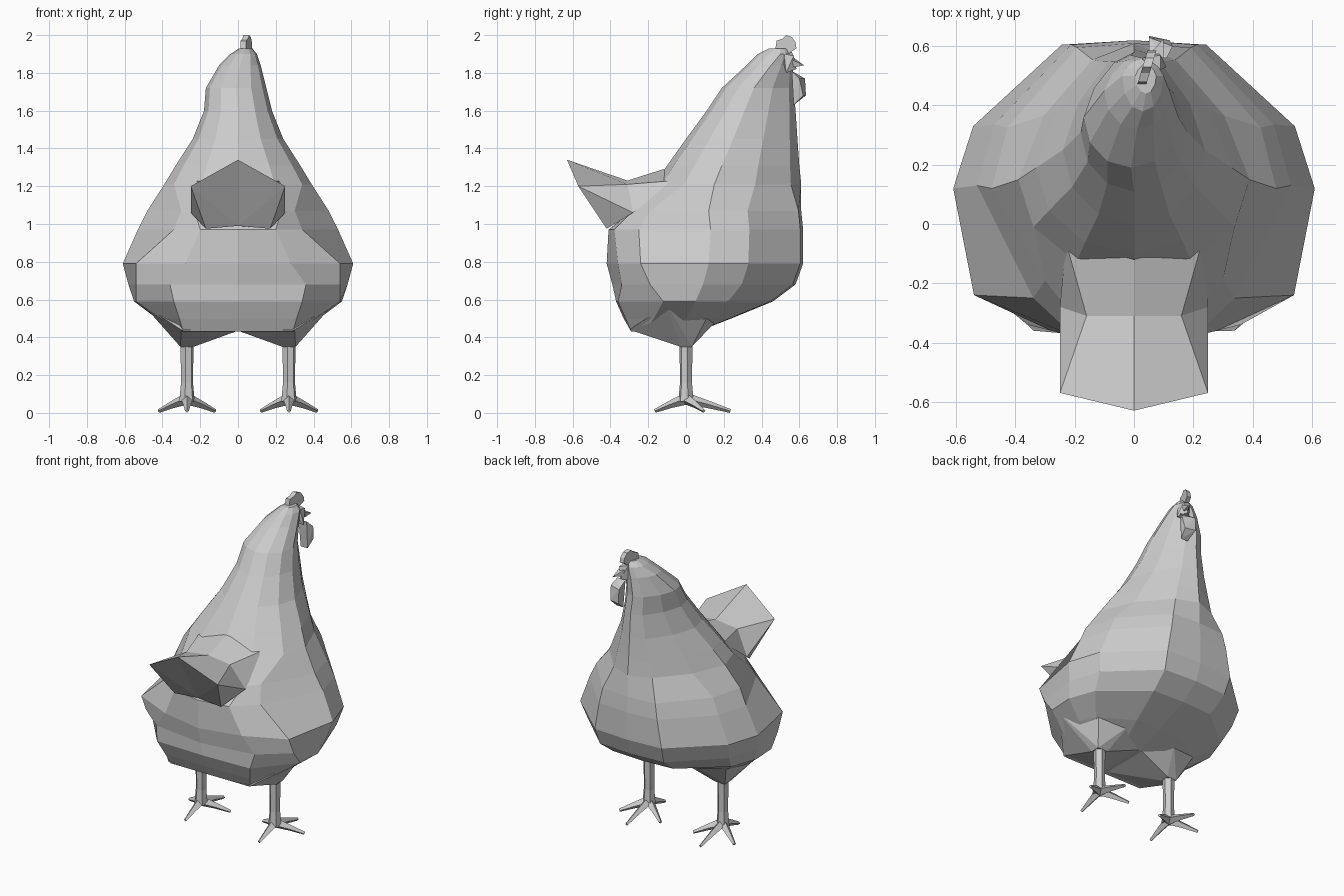
import bpy, bmesh, math
from mathutils import Vector

cube = bpy.data.objects.get("Cube")
if cube:
    bpy.data.objects.remove(cube)

grey = bpy.data.materials.new("plain grey")
grey.use_nodes = True
shade = (0.6, 0.6, 0.6, 1)
grey.diffuse_color = shade
grey.node_tree.nodes["Principled BSDF"].inputs["Base Color"].default_value = shade


def finish(name, bm):
    bmesh.ops.recalc_face_normals(bm, faces=bm.faces)
    mesh = bpy.data.meshes.new(name)
    bm.to_mesh(mesh)
    bm.free()
    mesh.materials.append(grey)
    part = bpy.data.objects.new(name, mesh)
    bpy.context.collection.objects.link(part)
    return part


def loft(name, rings):
    """Skin a list of equal-length point rings and cap both ends."""
    bm = bmesh.new()
    loops = [[bm.verts.new(p) for p in ring] for ring in rings]
    count = len(loops[0])
    for low, high in zip(loops, loops[1:]):
        for i in range(count):
            j = (i + 1) % count
            bm.faces.new((low[i], low[j], high[j], high[i]))
    bm.faces.new(loops[0])
    bm.faces.new(loops[-1])
    return finish(name, bm)


def tube(name, stations, sides):
    """Low-poly limb through (centre, radius) stations."""
    axis = (Vector(stations[-1][0]) - Vector(stations[0][0])).normalized()
    side = axis.orthogonal().normalized()
    up = axis.cross(side)
    rings = []
    for centre, radius in stations:
        angles = [math.tau * (i + 0.5) / sides for i in range(sides)]
        rings.append([Vector(centre) + radius * (side * math.cos(a) + up * math.sin(a))
                      for a in angles])
    return loft(name, rings)


def hull(name, points):
    bm = bmesh.new()
    for p in points:
        bm.verts.new(p)
    result = bmesh.ops.convex_hull(bm, input=bm.verts)
    spare = {g for g in result["geom_interior"] if isinstance(g, bmesh.types.BMVert)}
    bmesh.ops.delete(bm, geom=list(spare), context='VERTS')
    return finish(name, bm)


# Body: height, half width, back, widest point, front, rump corner, wing corner
body_sections = [
    (0.43, 0.32, -0.29, -0.08, 0.06, (0.29, -0.29), (0.31, -0.22)),
    (0.5, 0.43, -0.33, 0, 0.24, (0.31, -0.32), (0.41, -0.17)),
    (0.59, 0.55, -0.37, 0.05, 0.46, (0.34, -0.36), (0.54, -0.12)),
    (0.68, 0.58, -0.39, 0.09, 0.58, (0.36, -0.34), (0.54, -0.19)),
    (0.79, 0.61, -0.42, 0.12, 0.62, (0.28, -0.36), (0.54, -0.24)),
    (0.97, 0.53, -0.41, 0.13, 0.62, (0.2, -0.38), (0.34, -0.25)),
    (1.07, 0.48, -0.29, 0.12, 0.61, (0.23, -0.28), (0.3, -0.19))]
# Neck and head: height, half width, back, widest point, front, sideways shift
neck_sections = [
    (1.21, 0.39, -0.17, 0.15, 0.61, 0), (1.31, 0.33, -0.1, 0.19, 0.6, 0),
    (1.45, 0.24, 0, 0.25, 0.59, 0), (1.6, 0.18, 0.11, 0.31, 0.58, 0),
    (1.72, 0.16, 0.19, 0.36, 0.57, -0.01), (1.84, 0.11, 0.32, 0.45, 0.565, 0.01),
    (1.9, 0.07, 0.38, 0.5, 0.56, 0.03), (1.93, 0.035, 0.44, 0.5, 0.54, 0.04)]


def mirrored_ring(half, z, shift):
    outline = half + [(-x, y) for x, y in half[-2:0:-1]]
    return [(x + shift, y, z) for x, y in outline]


rings = []
for z, width, back, middle, front, corner, wing in body_sections:
    depth = front - middle
    half = [(0, back), corner, wing, (width, middle),
            (0.89 * width, middle + 0.42 * depth), (0.4 * width, middle + 0.97 * depth),
            (0, front)]
    rings.append(mirrored_ring(half, z, 0))
for z, width, back, middle, front, shift in neck_sections:
    rear, depth = middle - back, front - middle
    half = [(0, back), (0.5 * width, middle - 0.87 * rear), (0.87 * width, middle - 0.5 * rear),
            (width, middle), (0.78 * width, middle + 0.47 * depth),
            (0.36 * width, middle + 0.88 * depth), (0, front)]
    rings.append(mirrored_ring(half, z, shift))
loft("body", rings)

# Tail: half of an upturned fan, mirrored
tail_points = dict(tip=(0, -0.63, 1.34), corner=(0.25, -0.57, 1.2), root=(0.25, -0.28, 1.06),
                   low=(0.17, -0.42, 0.975), keel=(0, -0.42, 0.99), waist=(0.16, -0.31, 1.21),
                   dip=(0, -0.31, 1.23), hip=(0.23, -0.06, 1.23), back=(0, -0.12, 1.29))
tail_faces = ["tip corner waist dip", "dip waist hip back", "corner root waist",
              "waist root hip", "corner low root", "tip corner keel", "corner low keel"]
bm = bmesh.new()
for sign in (1, -1):
    made = {n: bm.verts.new((sign * x, y, z)) for n, (x, y, z) in tail_points.items()}
    for face in tail_faces:
        bm.faces.new([made[n] for n in face.split()])
bmesh.ops.remove_doubles(bm, verts=bm.verts, dist=0.001)
finish("tail", bm)

# Thighs, legs and toes on both sides
thigh_points = [(0.235, -0.03, 0.35), (0.305, -0.03, 0.35), (0.305, 0.03, 0.35),
                (0.235, 0.03, 0.35), (0.3, -0.3, 0.44), (0, -0.28, 0.435), (0, 0.06, 0.435),
                (0.18, 0.16, 0.485), (0.38, 0.12, 0.52), (0.5, -0.1, 0.57), (0.3, -0.1, 0.6)]
toe_tips = dict(front=(0, 0.235), outer=(0.15, 0.095), inner=(-0.15, 0.095), rear=(0, -0.165))
for label, sign in (("left", 1), ("right", -1)):
    hull(label + "_thigh", [(sign * x, y, z) for x, y, z in thigh_points])
    x = sign * 0.27
    tube(label + "_leg", [((x, 0, 0.06), 0.042), ((x, 0, 0.16), 0.033), ((x, 0, 0.4), 0.036)], 6)
    for toe, (dx, dy) in toe_tips.items():
        tube(label + "_" + toe + "_toe",
             [((x, 0, 0.075), 0.032), ((x + sign * dx * 0.5, dy * 0.5, 0.045), 0.02),
              ((x + sign * dx, dy, 0.01), 0.01)], 4)

# Comb: thin scalloped crest
comb = [(0.47, 1.91), (0.48, 1.97), (0.51, 1.98), (0.53, 2), (0.56, 1.99), (0.58, 1.96),
        (0.585, 1.93), (0.54, 1.9)]
loft("comb", [[(x + (y - 0.5) * 0.3, y, z) for y, z in comb] for x in (0.02, 0.05)])

# Face: brow, beak and hanging wattle, turned slightly to one side
hull("face", [(0.03, 0.5, 1.92), (0.09, 0.52, 1.9), (0.03, 0.56, 1.91), (0.09, 0.57, 1.89),
              (0.01, 0.53, 1.8), (0.11, 0.53, 1.8), (0.07, 0.585, 1.82)])
hull("beak", [(0.05, 0.57, 1.88), (0.1, 0.56, 1.87), (0.05, 0.57, 1.84), (0.09, 0.57, 1.83),
              (0.1, 0.625, 1.84)])
hull("wattle", [(0.05, 0.56, 1.81), (0.11, 0.56, 1.81), (0.05, 0.63, 1.77), (0.13, 0.6, 1.77),
                (0.05, 0.635, 1.68), (0.12, 0.62, 1.68), (0.06, 0.57, 1.63), (0.11, 0.57, 1.63)])
